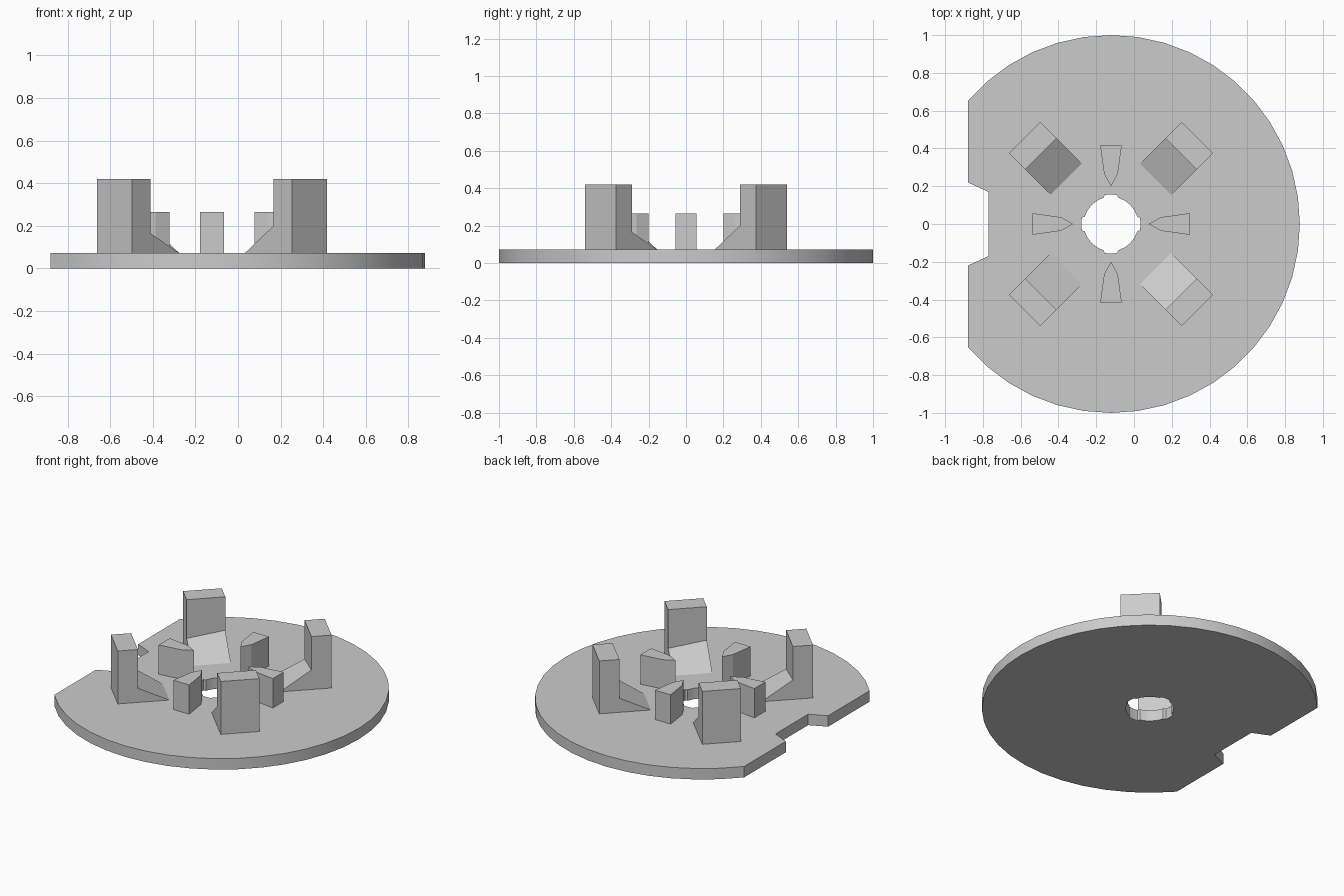
import bpy, bmesh, math
from mathutils import Matrix

if "Cube" in bpy.data.objects:
    bpy.data.objects.remove(bpy.data.objects["Cube"])

CENTRE_X = -0.122
PLATE_TOP = 0.072
PEG_TOP = 0.265
POST_TOP = 0.42

grey = bpy.data.materials.new("plain grey")
grey.use_nodes = True
grey.diffuse_color = (0.6, 0.6, 0.6, 1)
grey.node_tree.nodes["Principled BSDF"].inputs["Base Color"].default_value = (0.6, 0.6, 0.6, 1)


def finish(bm, name, turn=0):
    """Turn the part about the hole axis and make it an object."""
    bmesh.ops.recalc_face_normals(bm, faces=bm.faces)
    place = Matrix.Translation((CENTRE_X, 0, 0)) @ Matrix.Rotation(math.radians(turn), 4, "Z")
    bm.transform(place)
    mesh = bpy.data.meshes.new(name)
    bm.to_mesh(mesh)
    bm.free()
    mesh.materials.append(grey)
    obj = bpy.data.objects.new(name, mesh)
    bpy.context.collection.objects.link(obj)
    return obj


def loop_edges(bm, points):
    verts = [bm.verts.new((x, y, 0)) for x, y in points]
    return [bm.edges.new((v, verts[i - 1])) for i, v in enumerate(verts)]


def extrude_up(bm, z0, z1):
    """Raise flat faces from z0 to z1."""
    bmesh.ops.translate(bm, verts=bm.verts, vec=(0, 0, z0))
    new = bmesh.ops.extrude_face_region(bm, geom=bm.faces[:])["geom"]
    top = [g for g in new if isinstance(g, bmesh.types.BMVert)]
    bmesh.ops.translate(bm, verts=top, vec=(0, 0, z1 - z0))


def polar(radius, degrees):
    a = math.radians(degrees)
    return radius * math.cos(a), radius * math.sin(a)


# Base plate: a disc with one flat, notched side and a slotted centre hole
SIDES = 44
FLAT = -0.88 - CENTRE_X
NOTCH = -0.77 - CENTRE_X
flat_y = math.sqrt(1 - FLAT ** 2)
limit = math.degrees(math.atan2(flat_y, FLAT))
step = 360 / SIDES
rim = [polar(1, i * step) for i in range(-SIDES // 2, SIDES // 2) if abs(i * step) < limit - 0.5]
rim += [(FLAT, flat_y), (FLAT, 0.22), (NOTCH, 0.17),
        (NOTCH, -0.17), (FLAT, -0.22), (FLAT, -flat_y)]
hole = []
for quarter in range(0, 360, 90):
    hole += [polar(0.157, quarter + a) for a in (-12, 0, 12)]
    hole += [polar(0.144, quarter + a) for a in (16, 30, 45, 60, 74)]

bm = bmesh.new()
edges = loop_edges(bm, rim) + loop_edges(bm, hole)
bmesh.ops.triangle_fill(bm, edges=edges, use_beauty=True)
extrude_up(bm, 0, PLATE_TOP)
plate = finish(bm, "base_plate")
bpy.context.view_layer.objects.active = plate
plate.select_set(True)
bpy.ops.object.shade_smooth_by_angle(angle=math.radians(20))
plate.select_set(False)

# Pointed pegs around the hole
peg = [(0.2, 0), (0.265, 0.036), (0.415, 0.057), (0.415, -0.057), (0.265, -0.036)]
for turn, side in zip(range(0, 360, 90), ("left", "back", "right", "front")):
    bm = bmesh.new()
    bm.faces.new([bm.verts.new((x, y, 0)) for x, y in peg])
    extrude_up(bm, PLATE_TOP, PEG_TOP)
    finish(bm, "pointed_peg_" + side, turn)

# Diagonal posts, each with a slightly twisted ramp toward the hole
HALF = 0.117
for turn, side in zip(range(45, 360, 90), ("back_left", "back_right", "front_right", "front_left")):
    bm = bmesh.new()
    ends = []
    for y, ramp_top in ((-HALF, 0.2), (HALF, 0.165)):
        profile = [(0.335, PLATE_TOP), (0.647, PLATE_TOP), (0.647, POST_TOP),
                   (0.525, POST_TOP), (0.525, ramp_top)]
        ends.append([bm.verts.new((x, y, z)) for x, z in profile])
    a, b = ends
    bm.faces.new(a)
    bm.faces.new(b[::-1])
    for i in range(len(a)):
        bm.faces.new((a[i - 1], a[i], b[i], b[i - 1]))
    finish(bm, "ramped_post_" + side, turn)
